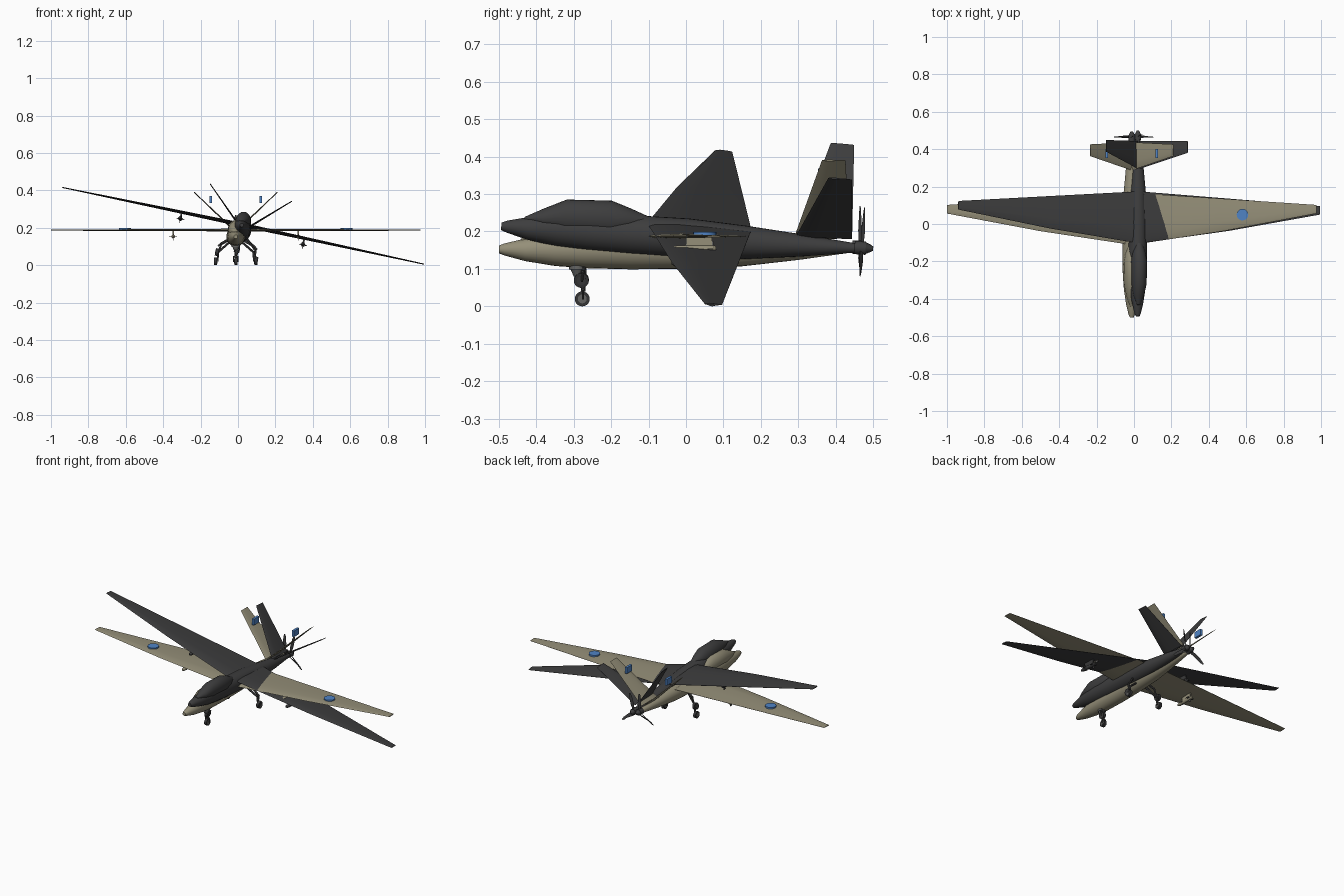
import bpy, bmesh, math
from mathutils import Matrix, Vector

if "Cube" in bpy.data.objects:
    bpy.data.objects.remove(bpy.data.objects["Cube"])


def material(name, rgb):
    m = bpy.data.materials.new(name)
    m.diffuse_color = (*rgb, 1)
    m.use_nodes = True
    m.node_tree.nodes["Principled BSDF"].inputs["Base Color"].default_value = m.diffuse_color
    return m


TAN = material("tan paint", (0.30, 0.275, 0.19))
CHARCOAL = material("charcoal paint", (0.047, 0.047, 0.048))
GREY = material("mid grey", (0.13, 0.13, 0.125))
RUBBER = material("dark rubber", (0.035, 0.035, 0.037))
BLUE = material("marking blue", (0.08, 0.23, 0.56))


def finish(bm, name, mat, frame, smooth=True):
    bmesh.ops.recalc_face_normals(bm, faces=bm.faces[:])
    me = bpy.data.meshes.new(name)
    bm.to_mesh(me)
    bm.free()
    me.materials.append(mat)
    ob = bpy.data.objects.new(name, me)
    bpy.context.collection.objects.link(ob)
    ob.matrix_world = frame
    if smooth:
        bpy.ops.object.select_all(action='DESELECT')
        ob.select_set(True)
        bpy.context.view_layer.objects.active = ob
        bpy.ops.object.shade_smooth_by_angle(angle=math.radians(30))
    return ob


def loft(name, rings, mat, frame):
    """Skin a list of equal-length point rings and cap both ends."""
    bm = bmesh.new()
    vs = [[bm.verts.new(p) for p in r] for r in rings]
    n = len(vs[0])
    for a, b in zip(vs, vs[1:]):
        for i in range(n):
            j = (i + 1) % n
            bm.faces.new((a[i], a[j], b[j], b[i]))
    bm.faces.new(vs[0])
    bm.faces.new(vs[-1])
    return finish(bm, name, mat, frame)


def oval(y, z, w, h, n=24, x=0):
    return [(x + w * math.cos(2 * math.pi * i / n), y, z + h * math.sin(2 * math.pi * i / n))
            for i in range(n)]


def foil(x, z, lead, trail, thick, up=(0, 0, 1)):
    """Thin aerofoil section at a span station."""
    shape = [(0, 0), (.06, .6), (.3, 1), (.65, .7), (1, 0.08), (1, -.08), (.65, -.5), (.3, -.8), (.06, -.5)]
    up = Vector(up)
    return [Vector((x, lead + (trail - lead) * c, z)) + up * (t * thick / 2) for c, t in shape]


def box(name, c, s, mat, frame):
    bm = bmesh.new()
    bmesh.ops.create_cube(bm, size=1, matrix=Matrix.Translation(c) @ Matrix.Diagonal((*s, 1)))
    return finish(bm, name, mat, frame, False)


def rod(name, a, b, r, mat, frame, n=12, r2=None):
    a, b = Vector(a), Vector(b)
    d = b - a
    bm = bmesh.new()
    bmesh.ops.create_cone(bm, cap_ends=True, segments=n, radius1=r, radius2=r if r2 is None else r2,
                          depth=d.length,
                          matrix=Matrix.Translation((a + b) / 2) @ d.to_track_quat('Z', 'Y').to_matrix().to_4x4())
    return finish(bm, name, mat, frame)


def wheel(name, x, y, z, mats, frame):
    rod(name + "_tyre", (x - .008, y, z), (x + .008, y, z), .02, mats["tyre"], frame, 20)
    rod(name + "_hub", (x - .0095, y, z), (x + .0095, y, z), .012, mats["metal"], frame, 16)


def aircraft(p, mats, frame):
    skin, metal, dark = mats["skin"], mats["metal"], mats["dark"]
    # fuselage and dorsal hump
    body = [(-.5, .152, .010, .010), (-.485, .152, .017, .016), (-.43, .151, .030, .030), (-.35, .152, .042, .044),
            (-.27, .152, .048, .050), (-.15, .152, .050, .053), (0, .153, .050, .053), (.15, .152, .045, .045),
            (.3, .154, .031, .030), (.4, .156, .019, .018), (.46, .157, .012, .011)]
    loft(p + "fuselage", [oval(*r) for r in body], skin, frame)
    hump = [(-.44, .178, .008, .003), (-.39, .182, .028, .025), (-.33, .187, .040, .049),
            (-.21, .188, .043, .053), (-.16, .19, .034, .034), (-.11, .192, .016, .013)]
    loft(p + "sensor_hump", [oval(*r) for r in hump], skin, frame)
    # one-piece wing
    half = [(.988, .056, .102, .006), (.49, -.038, .135, .011), (0, -.112, .167, .016)]
    span = [(-x, *r) for x, *r in half[:2]] + [(x, *r) for x, *r in reversed(half)]
    loft(p + "wing", [foil(x, .187, a, b, t) for x, a, b, t in span], skin, frame)
    for s, side in ((-1, "left_"), (1, "right_")):
        q = p + side
        # slanted tail fin
        up = Vector((-s * .68, 0, .73))
        loft(q + "tail_fin", [foil(s * .005, .182, .288, .437, .011, up),
                              foil(s * .223, .39, .363, .426, .005, up)], skin, frame)
        # main landing gear
        rod(q + "gear_strut", (s * .025, .04, .13), (s * .094, .065, .07), .006, dark, frame)
        rod(q + "gear_leg", (s * .094, .065, .075), (s * .097, .07, .02), .005, dark, frame)
        wheel(q + "main_wheel", s * .107, .07, .02, mats, frame)
        # pylon and missile with cross fins
        x = s * .335
        box(q + "pylon", (x, .035, .173), (.008, .07, .026), skin, frame)
        prof = [(-.04, .002), (-.03, .008), (-.02, .01), (.075, .01), (.08, .007)]
        loft(q + "missile", [oval(y, .153, r, r, 12, x) for y, r in prof], mats["store"], frame)
        for y, w in ((.065, .042), (.005, .026)):
            box(q + "missile_fin_flat", (x, y, .153), (w, .016, .003), metal, frame)
            box(q + "missile_fin_upright", (x, y, .153), (.003, .016, w), metal, frame)
    # nose gear
    rod(p + "nose_leg", (0, -.27, .12), (0, -.275, .04), .006, dark, frame)
    for s in (-1, 1):
        rod(p + "nose_fork", (s * .012, -.275, .045), (s * .012, -.275, .018), .003, dark, frame, 8)
    rod(p + "nose_axle_bridge", (-.014, -.275, .045), (.014, -.275, .045), .004, dark, frame, 8)
    wheel(p + "nose_wheel", 0, -.277, .02, mats, frame)
    # sensor turret under the nose
    rod(p + "turret_neck", (0, -.29, .12), (0, -.29, .098), .022, metal, frame, 16)
    rod(p + "turret_ball", (0, -.29, .098), (0, -.29, .08), .018, metal, frame, 16, .01)
    # pusher propeller
    rod(p + "engine_collar", (0, .445, .158), (0, .475, .158), .018, dark, frame, 16)
    rod(p + "spinner", (0, .475, .158), (0, .495, .158), .016, dark, frame, 16, .006)
    for k in range(3):
        turn = Matrix.Translation((0, .465, .158)) @ Matrix.Rotation(k * 2 * math.pi / 3, 4, 'Y')
        rings = []
        for r, w, pitch in ((.01, .005, .9), (.045, .009, .6), (.09, .008, .35), (.11, .004, .25)):
            c, n = Vector((math.cos(pitch), math.sin(pitch), 0)), Vector((-math.sin(pitch), math.cos(pitch), 0))
            rings.append([turn @ (Vector((0, 0, r)) + v) for v in (c * w, n * .0015, -c * w, -n * .0015)])
        loft(p + "propeller_blade", rings, dark, frame)


# parked tan aircraft
parked = Matrix.Translation((-.012, 0, 0))
aircraft("tan_", {"skin": TAN, "metal": GREY, "dark": CHARCOAL, "tyre": RUBBER, "store": TAN}, parked)

# blue wing discs and tail blocks on the tan aircraft
for s, side in ((-1, "left_"), (1, "right_")):
    rod(side + "wing_disc", (s * .592, .05, .186), (s * .592, .05, .199), .031, BLUE, parked, 20)
    box(side + "tail_block", (s * .134, .377, .35), (.014, .05, .037), BLUE, parked)

# charcoal aircraft, banked and pitched through the first
banked = (Matrix.Translation((.0275, .008, .218)) @ Matrix.Rotation(math.radians(-3.8), 4, 'X')
          @ Matrix.Rotation(math.radians(12), 4, 'Y') @ Matrix.Translation((0, 0, -.19)))
aircraft("charcoal_", {"skin": CHARCOAL, "metal": CHARCOAL, "dark": CHARCOAL, "tyre": RUBBER, "store": CHARCOAL}, banked)
